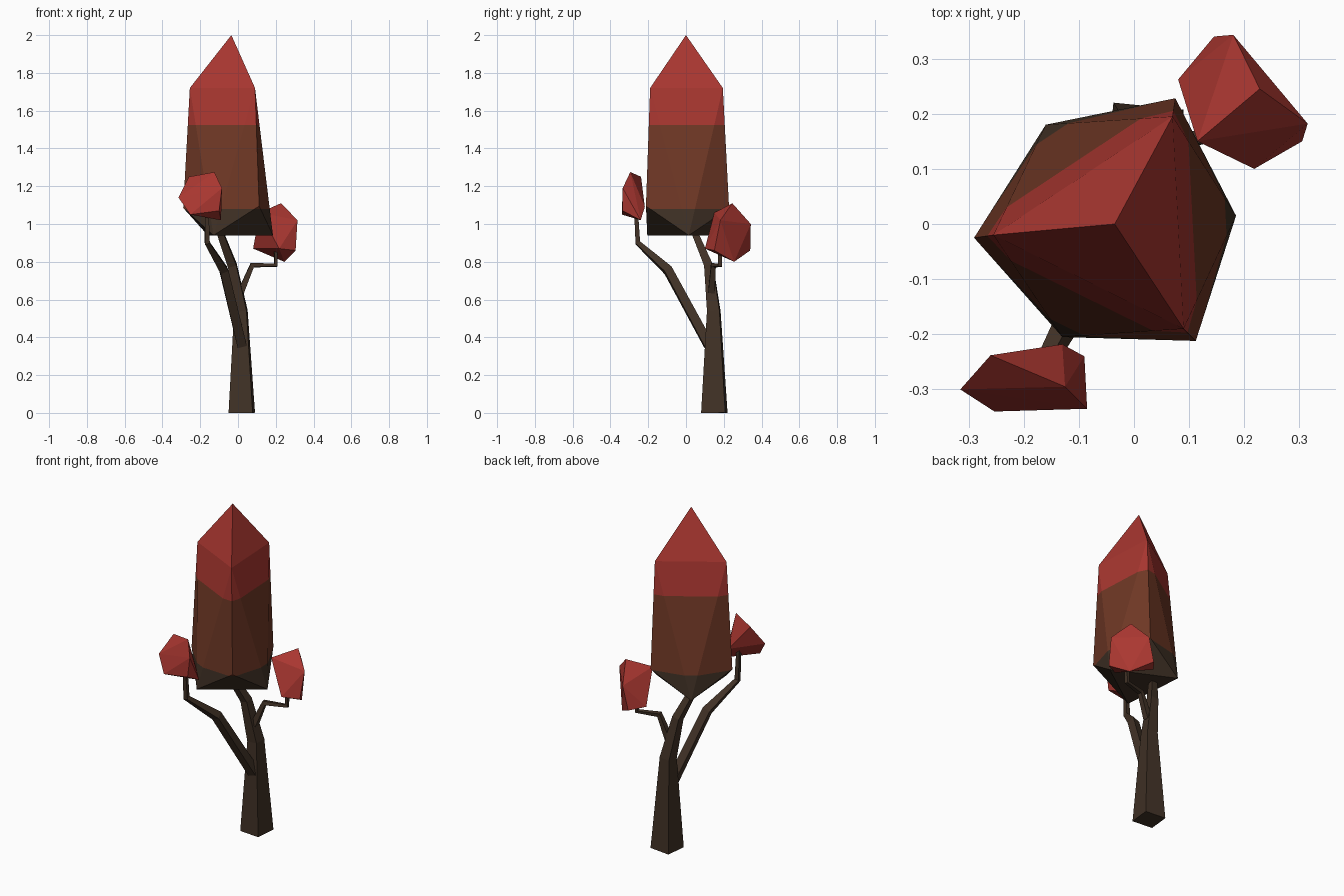
import bpy, bmesh
from mathutils import Vector

if "Cube" in bpy.data.objects:
    bpy.data.objects.remove(bpy.data.objects["Cube"])


def material(name, rgb):
    m = bpy.data.materials.new(name)
    m.diffuse_color = (*rgb, 1)
    m.use_nodes = True
    m.node_tree.nodes["Principled BSDF"].inputs["Base Color"].default_value = m.diffuse_color
    return m


red = material("leaf red", (0.40, 0.038, 0.030))
brown = material("crown brown", (0.162, 0.040, 0.019))
bark = material("dark bark", (0.052, 0.031, 0.019))


def finish(bm, name, mats):
    bmesh.ops.recalc_face_normals(bm, faces=bm.faces)
    me = bpy.data.meshes.new(name)
    bm.to_mesh(me)
    bm.free()
    for m in mats:
        me.materials.append(m)
    ob = bpy.data.objects.new(name, me)
    bpy.context.collection.objects.link(ob)
    return ob


def hull(points):
    """Faceted gem shape wrapped around a few corner points."""
    bm = bmesh.new()
    for p in points:
        bm.verts.new(p)
    bmesh.ops.convex_hull(bm, input=bm.verts)
    bmesh.ops.delete(bm, geom=[v for v in bm.verts if not v.link_faces], context='VERTS')
    return bm


def limb(name, path, spin=0.0):
    """Four-sided tapering limb; path holds (x, y, z, width)."""
    bm = bmesh.new()
    pts = [Vector(p[:3]) for p in path]
    rings = []
    for i, p in enumerate(pts):
        a = (p - pts[i - 1]).normalized() if i else Vector()
        b = (pts[i + 1] - p).normalized() if i < len(pts) - 1 else Vector()
        t = (a + b).normalized()
        ref = Vector((spin, 1, 0))
        u = (ref - t * ref.dot(t)).normalized()
        v = t.cross(u)
        h = path[i][3] / 2
        rings.append([bm.verts.new(p + (u * s + v * q) * h)
                      for s, q in ((1, 1), (1, -1), (-1, -1), (-1, 1))])
    for r, s in zip(rings, rings[1:]):
        for k in range(4):
            n = (k + 1) % 4
            bm.faces.new((r[k], r[n], s[n], s[k]))
    bm.faces.new(rings[0])
    bm.faces.new(rings[-1])
    return finish(bm, name, [bark])


# Trunk and two side branches
limb("trunk", [(0.02, 0.15, 0, 0.128), (0.015, 0.147, 0.54, 0.066),
               (-0.03, 0.12, 0.78, 0.046), (-0.093, 0.048, 0.95, 0.034),
               (-0.10, 0.035, 1.0, 0.03)], spin=0.1)
limb("front_branch", [(0.02, 0.12, 0.36, 0.05), (-0.075, -0.095, 0.755, 0.045),
                      (-0.163, -0.255, 0.90, 0.026), (-0.165, -0.265, 1.08, 0.02)])
limb("back_branch", [(0.015, 0.135, 0.64, 0.035), (0.075, 0.145, 0.782, 0.026),
                     (0.20, 0.18, 0.782, 0.02), (0.20, 0.18, 0.90, 0.02)])

# Main crown: three-sided crystal, coloured in bands by height
crown = hull([(-0.035, 0, 2.0),
              (-0.255, -0.02, 1.72), (0.09, -0.19, 1.72), (0.07, 0.195, 1.72),
              (-0.29, -0.025, 1.085), (0.112, -0.212, 1.095), (0.075, 0.228, 1.085),
              (-0.16, 0.18, 0.94), (0.185, 0.015, 0.94), (-0.13, -0.205, 0.94)])
for z in (1.525, 1.08):
    bmesh.ops.bisect_plane(crown, geom=crown.verts[:] + crown.edges[:] + crown.faces[:],
                           plane_co=(0, 0, z), plane_no=(0, 0, 1), dist=0.0005)
for f in crown.faces:
    z = f.calc_center_median().z
    f.material_index = 0 if z > 1.525 else 1 if z > 1.08 else 2
finish(crown, "main_crown", [red, brown, bark])

# Small leaf clusters at the branch ends
finish(hull([(-0.315, -0.30, 1.14), (-0.125, -0.295, 1.275), (-0.253, -0.34, 1.05),
             (-0.085, -0.335, 1.19), (-0.09, -0.24, 1.02), (-0.26, -0.238, 1.25),
             (-0.13, -0.218, 1.09), (-0.10, -0.335, 1.07)]),
       "front_leaf_cluster", [red])
finish(hull([(0.228, 0.245, 1.11), (0.315, 0.182, 1.02), (0.305, 0.15, 0.86),
             (0.218, 0.10, 0.87), (0.115, 0.15, 1.06), (0.08, 0.262, 0.87),
             (0.145, 0.34, 0.86), (0.18, 0.343, 1.0), (0.245, 0.255, 0.80)]),
       "back_leaf_cluster", [red])
